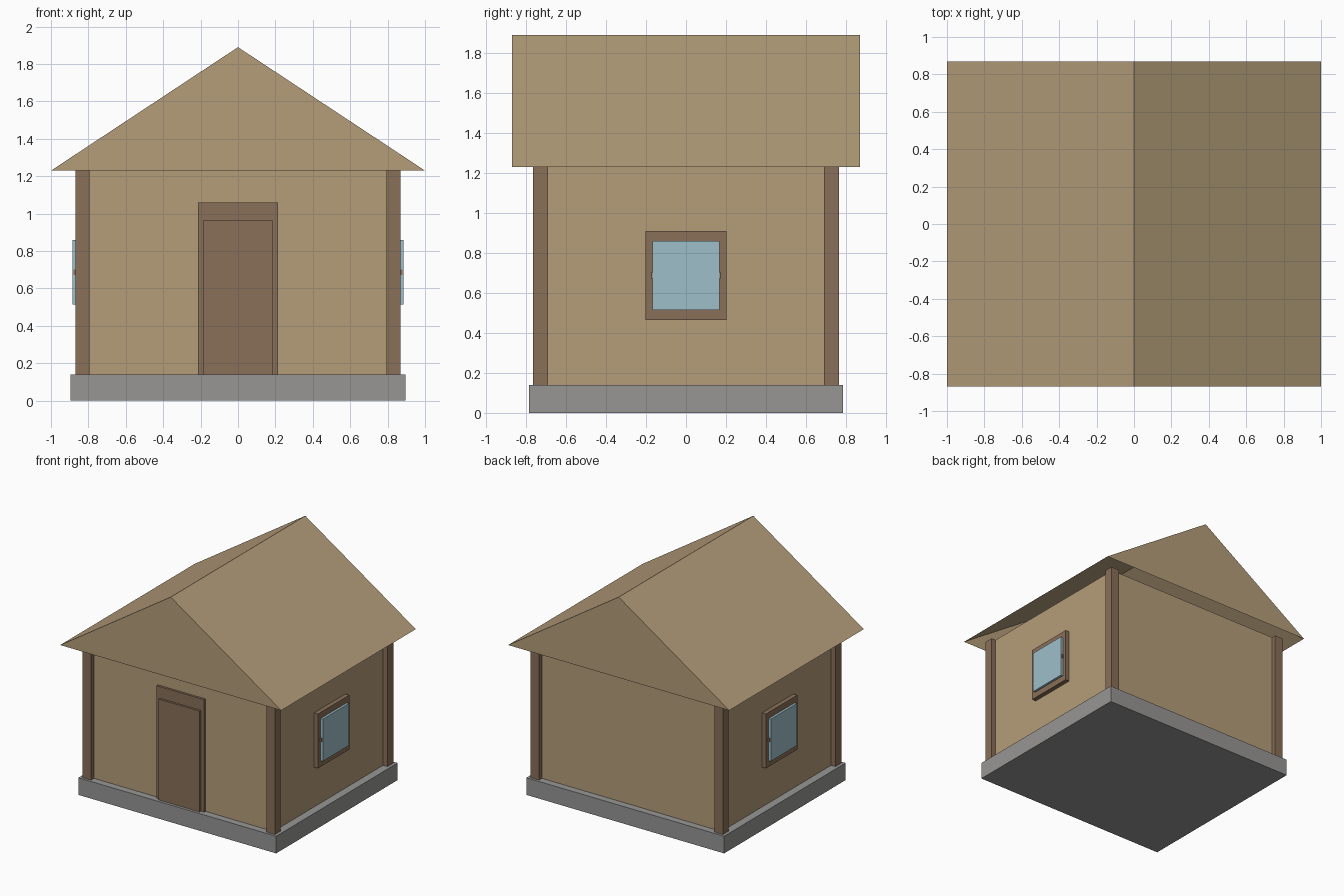
import bpy
import bmesh

default_cube = bpy.data.objects.get("Cube")
if default_cube:
    bpy.data.objects.remove(default_cube, do_unlink=True)


def material(name, rgb):
    mat = bpy.data.materials.new(name)
    mat.use_nodes = True
    mat.diffuse_color = (*rgb, 1)
    mat.node_tree.nodes["Principled BSDF"].inputs["Base Color"].default_value = (*rgb, 1)
    return mat


tan = material("tan_plaster", (0.46, 0.34, 0.195))
brown = material("brown_wood", (0.25, 0.16, 0.098))
grey = material("grey_stone", (0.31, 0.305, 0.30))
blue = material("blue_glass", (0.34, 0.52, 0.585))


def add_mesh(name, bm, mat):
    mesh = bpy.data.meshes.new(name)
    bmesh.ops.recalc_face_normals(bm, faces=bm.faces[:])
    bm.to_mesh(mesh)
    bm.free()
    mesh.materials.append(mat)
    obj = bpy.data.objects.new(name, mesh)
    bpy.context.collection.objects.link(obj)
    return obj


def box(name, x, y, z, mat):
    """Box from (low, high) ranges on each axis."""
    bm = bmesh.new()
    bmesh.ops.create_cube(bm, size=1)
    for v in bm.verts:
        v.co = [r[0] if c < 0 else r[1] for c, r in zip(v.co, (x, y, z))]
    return add_mesh(name, bm, mat)


BASE_TOP, EAVE, RIDGE = 0.14, 1.23, 1.89
WALL_X, WALL_Y = 0.83, 0.727

# Foundation and walls
box("foundation", (-0.895, 0.895), (-0.785, 0.785), (0, BASE_TOP), grey)
box("walls", (-WALL_X, WALL_X), (-WALL_Y, WALL_Y), (BASE_TOP, EAVE), tan)

# Corner posts
for sx, side in ((1, "left"), (-1, "right")):
    for sy, end in ((-1, "front"), (1, "back")):
        box(f"{end}_{side}_post", sorted((sx * 0.795, sx * 0.87)),
            sorted((sy * 0.69, sy * 0.765)), (BASE_TOP, EAVE), brown)

# Roof shell: two slopes and two gables, open underneath
bm = bmesh.new()
gables = [[bm.verts.new((x, y, z)) for x, z in ((-1, EAVE), (0, RIDGE), (1, EAVE))]
          for y in (-0.87, 0.87)]
front, back = gables
bm.faces.new(front)
bm.faces.new(back)
for i in range(2):
    bm.faces.new((front[i], front[i + 1], back[i + 1], back[i]))
add_mesh("roof", bm, tan)

# Door with its frame and threshold
door_depth = (-0.745, -0.70)
for sx, side in ((1, "left"), (-1, "right")):
    box(f"{side}_door_jamb", sorted((sx * 0.18, sx * 0.215)), door_depth,
        (0.175, 1.06), brown)
box("door_lintel", (-0.18, 0.18), door_depth, (0.96, 1.06), brown)
box("door_threshold", (-0.215, 0.215), door_depth, (BASE_TOP, 0.175), brown)
box("door", (-0.185, 0.185), (-0.762, -0.71), (BASE_TOP, 0.965), brown)

# Side windows: frame, glass and crossbar
for sx, side in ((1, "left"), (-1, "right")):
    depth = sorted((sx * 0.80, sx * 0.866))
    for sy, end in ((-1, "front"), (1, "back")):
        box(f"{side}_window_{end}_frame", depth, sorted((sy * 0.16, sy * 0.203)),
            (0.465, 0.91), brown)
    for z, part in (((0.465, 0.52), "sill"), ((0.85, 0.91), "head")):
        box(f"{side}_window_{part}", depth, (-0.16, 0.16), z, brown)
    box(f"{side}_window_glass", sorted((sx * 0.81, sx * 0.885)), (-0.168, 0.168),
        (0.515, 0.86), blue)
    box(f"{side}_window_crossbar", sorted((sx * 0.81, sx * 0.88)), (-0.176, 0.176),
        (0.672, 0.702), brown)
